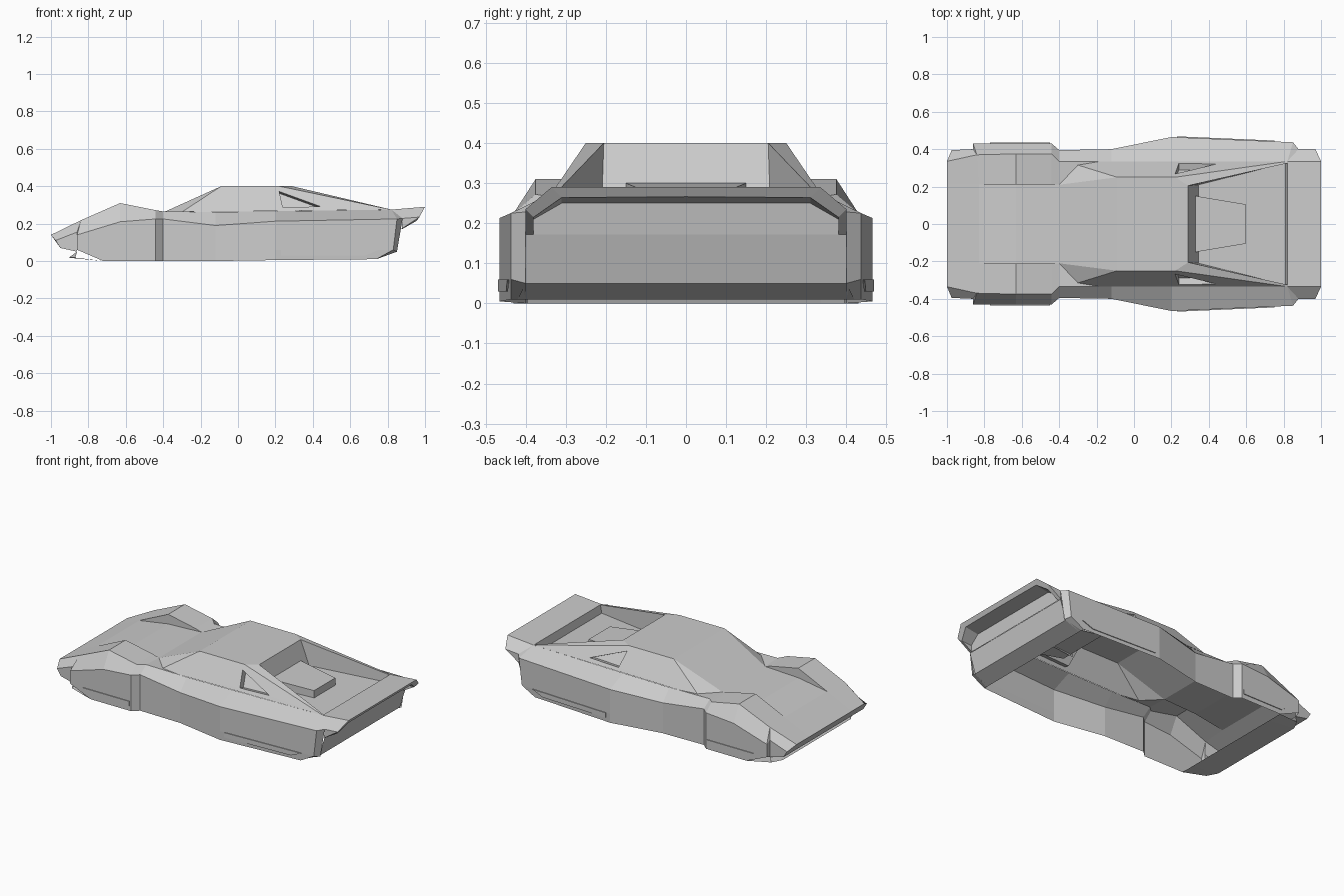
import bpy
import bmesh
from mathutils import Vector

cube = bpy.data.objects.get("Cube")
if cube:
    bpy.data.objects.remove(cube)

grey = bpy.data.materials.new("body grey")
grey.use_nodes = True
grey.diffuse_color = (0.6, 0.6, 0.6, 1)
grey.node_tree.nodes["Principled BSDF"].inputs["Base Color"].default_value = (0.6, 0.6, 0.6, 1)


def build(name, faces, ref=None, inward=False):
    """Half shell from point lists, faces turned away from ref, mirrored across y."""
    bm = bmesh.new()
    for pts in faces:
        unique = [p for i, p in enumerate(pts) if p not in pts[:i]]
        if len(unique) > 2:
            bm.faces.new([bm.verts.new(p) for p in unique])
    bmesh.ops.remove_doubles(bm, verts=bm.verts, dist=0.0005)
    bm.normal_update()
    for f in bm.faces:
        c = f.calc_center_median()
        base = Vector(ref) if ref else Vector((c.x * 0.6, 0, 0.1))
        if (f.normal.dot(c - base) < 0) != inward:
            f.normal_flip()
    mesh = bpy.data.meshes.new(name)
    bm.to_mesh(mesh)
    bm.free()
    mesh.materials.append(grey)
    obj = bpy.data.objects.new(name, mesh)
    bpy.context.collection.objects.link(obj)
    mirror = obj.modifiers.new("Mirror", "MIRROR")
    mirror.use_axis = (False, True, False)
    mirror.merge_threshold = 0.0005
    return obj


def loft(rows):
    """Quads between neighbouring rows of points."""
    return [[a[i], a[i + 1], b[i + 1], b[i]]
            for a, b in zip(rows, rows[1:]) for i in range(len(a) - 1)]


def across(profile):
    """Rows from the centre line out to y for a profile of (x, y, z)."""
    return [[(x, 0, z), (x, y, z)] for x, y, z in profile]


# Hood between the fenders
hood_edge = [(-1, .21, .14), (-.83, .21, .218), (-.63, .21, .25), (-.40, .21, .26)]
build("hood", loft(across(hood_edge)))

# Front fenders: inner edge, top edge, crease, sill
fender = [
    [(-1, .21, .14), (-1, .335, .14), (-.975, .395, .11), (-.95, .395, .07)],
    [(-.83, .21, .218), (-.84, .37, .218), (-.86, .40, .155), (-.86, .40, .05)],
    [(-.83, .21, .218), (-.84, .37, .218), (-.86, .43, .14), (-.86, .43, .06)],
    [(-.63, .21, .31), (-.63, .375, .31), (-.63, .43, .21), (-.72, .43, 0)],
    [(-.44, .21, .272), (-.44, .375, .272), (-.44, .43, .225), (-.44, .43, 0)],
    [(-.40, .21, .26), (-.40, .335, .265), (-.40, .395, .225), (-.40, .395, 0)],
]
build("front_fender", loft(fender))
inner = [r[0] for r in fender]
build("fender_inner_wall", [[hood_edge[1], hood_edge[2], inner[3]],
                            [hood_edge[2], hood_edge[3], inner[4], inner[3]]], (-.6, .6, .25))

# Nose and splitter
build("nose", loft([
    [(-1, 0, .14), (-1, .335, .14), (-.975, .395, .11)],
    [(-.95, 0, .07), (-.95, .335, .07), (-.95, .395, .07)],
    [(-.86, 0, .05), (-.86, .335, .05), (-.86, .40, .05)],
    [(-.905, 0, .018), (-.905, .335, .018), (-.87, .40, .018)],
    [(-.72, 0, 0), (-.72, .335, 0), (-.72, .43, 0)],
]))

# Side walls: shoulder, crease, lower wall, sill
side = [
    [(-.40, .335, .265), (-.40, .395, .225), (-.40, .395, .06), (-.40, .395, 0)],
    [(-.12, .335, .262), (-.12, .40, .19), (-.12, .40, .06), (-.12, .40, 0)],
    [(.20, .335, .266), (.20, .465, .213), (.20, .465, .06), (.20, .465, .005)],
    [(.82, .335, .275), (.85, .437, .225), (.83, .437, .06), (.74, .437, .01)],
    [(.82, .335, .275), (.88, .40, .228), (.85, .40, .05), (.74, .40, .01)],
]
build("side_wall", loft(side))

# Cabin
cowl, pillar, sill = (-.40, .21, .26), (-.30, .315, .262), (-.18, .335, .263)
roof_front, roof_rear, roof_tip = (-.09, .25, .4), (.22, .25, .4), (.29, .205, .4)
tail_out, tail_in = (.82, .335, .275), (.82, .325, .275)
build("cowl", [[cowl, fender[5][1], sill, pillar]])
build("windshield", [[(-.40, 0, .26), cowl, roof_front, (-.09, 0, .4)], [cowl, pillar, roof_front]])
build("roof", [[(-.09, 0, .4), roof_front, roof_rear, roof_tip, (.29, 0, .4)]])


def on_side(x, z):
    return (x, .335 - (z - .27) * .654, z)


vent = [on_side(.22, .372), on_side(.44, .292), on_side(.24, .286)]
build("cabin_side", [[pillar, sill, vent[2], vent[0], roof_rear, roof_front],
                     [sill, tail_out, vent[1], vent[2]],
                     [tail_out, roof_rear, vent[0], vent[1]]])

# Triangular side vent pocket
back = [(x, y - .035, z - .01) for x, y, z in vent]
middle = sum((Vector(p) for p in vent), Vector()) / 3 - Vector((0, .01, 0))
build("side_vent", [back] + [[vent[i], vent[i - 1], back[i - 1], back[i]] for i in range(3)],
      middle, True)

# Rear window, buttresses and sunken engine deck
deck_front, deck_rear = (.345, .21, .25), (.81, .325, .225)
build("buttress_top", [[roof_rear, roof_tip, tail_in, tail_out]])
build("buttress_inner_wall", [[roof_tip, deck_front, deck_rear, tail_in]], (.5, .6, .25))
build("rear_window", loft(across([roof_tip, deck_front])))
build("engine_deck", loft(across([deck_front, deck_rear])))
build("deck_step", loft(across([deck_rear, tail_in])), (1, 0, .25))

# Engine cover
cover = [(.33, .15, .30), (.60, .105, .282)]
foot = [(.33, .15, .24), (.60, .105, .23)]
build("engine_cover", loft(across(cover + foot[1:])) + loft([cover, foot]), (.45, 0, .2))

# Tail lip, its rear opening and the lower rear panel
lip, corner = (1, .335, .29), (.97, .40, .235)
build("tail_deck", loft(across([tail_out, lip])))
build("tail_side", [[tail_out, lip, corner, side[4][1]]])
opening = [(.985, 0, .266), (.985, .31, .264), (.955, .38, .215), (.88, .38, .172)]
rim = [(1, 0, .29), lip, corner, (.875, .40, .172)]
build("tail_rim", loft([rim, opening]), (.7, 0, .2))
build("tail_rim_cheek", [[corner, side[4][1], rim[3]]], (.9, 0, .2))
recess = [(.895, 0, .25), (.895, .31, .25), (.885, .38, .21), (.88, .38, .172)]
build("tail_recess", loft([opening, recess]) + [recess + [(.88, 0, .172)]], (.95, 0, .21), True)
build("rear_panel", loft(across([(.878, .40, .172), (.84, .40, .05), (.74, .42, .01)])))


# Thin slot trims on the lower sides
def plate(name, outline):
    outer = [(x, y + .005, z) for x, y, z in outline]
    n = len(outline)
    mid = sum((Vector(p) for p in outline), Vector()) / n
    build(name, [outer] + [[outer[i], outer[i - 1], outline[i - 1], outline[i]]
                           for i in range(n)], mid)


plate("front_slot_trim", [(x, .43, z) for x, z in
                          ((-.73, .03), (-.45, .03), (-.45, .06), (-.77, .06))])
plate("rear_slot_trim", [(x, .465 - (x - .2) * .0435, z) for x, z in
                         ((.23, .03), (.68, .03), (.75, .06), (.23, .06))])
